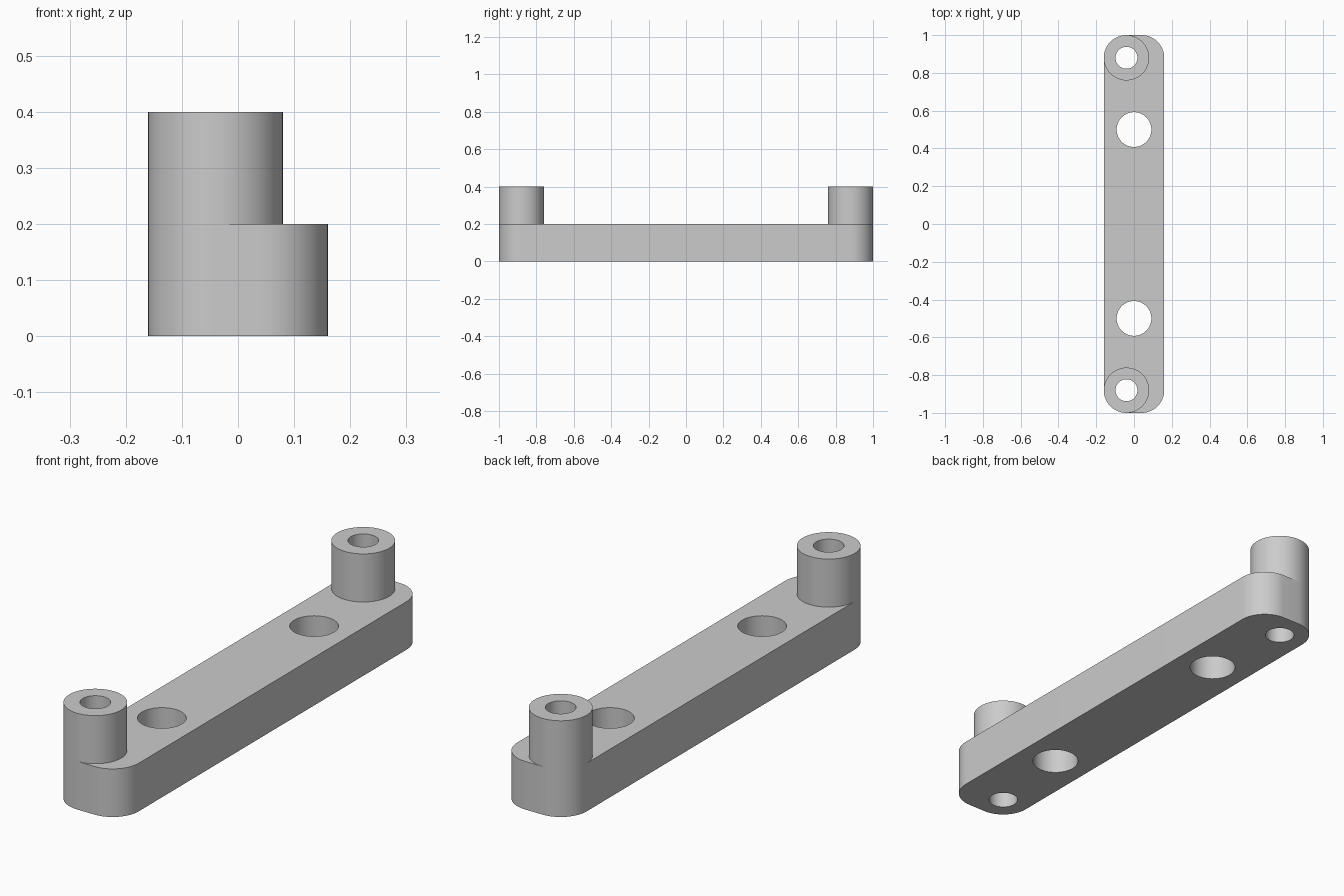
import bpy
import bmesh
from math import cos, sin, pi, radians

if "Cube" in bpy.data.objects:
    bpy.data.objects.remove(bpy.data.objects["Cube"], do_unlink=True)

HALF_W, HALF_L = 0.16, 1.0
BAR_H, BOSS_H = 0.2, 0.4
CORNER = BOSS_R = 0.12
BORE_R, HOLE_R = 0.058, 0.092
BOSS_X, BOSS_Y, HOLE_Y = -0.04, 0.88, 0.5
SEG = 64

grey = bpy.data.materials.new("light grey")
grey.use_nodes = True
colour = (0.6, 0.6, 0.6, 1)
grey.diffuse_color = colour
grey.node_tree.nodes["Principled BSDF"].inputs["Base Color"].default_value = colour


def arc(cx, cy, r, start=0, sweep=2 * pi, steps=SEG):
    return [(cx + r * cos(start + sweep * i / steps),
             cy + r * sin(start + sweep * i / steps)) for i in range(steps)]


def make_object(name, bm):
    bmesh.ops.recalc_face_normals(bm, faces=bm.faces)
    mesh = bpy.data.meshes.new(name)
    bm.to_mesh(mesh)
    bm.free()
    obj = bpy.data.objects.new(name, mesh)
    bpy.context.collection.objects.link(obj)
    mesh.materials.append(grey)
    return obj


def prism(name, outline, z0, z1):
    bm = bmesh.new()
    base = bm.faces.new([bm.verts.new((x, y, z0)) for x, y in outline])
    top = bmesh.ops.extrude_face_region(bm, geom=[base], use_keep_orig=True)
    verts = [g for g in top["geom"] if isinstance(g, bmesh.types.BMVert)]
    bmesh.ops.translate(bm, verts=verts, vec=(0, 0, z1 - z0))
    return make_object(name, bm)


def activate(obj):
    bpy.ops.object.select_all(action='DESELECT')
    obj.select_set(True)
    bpy.context.view_layer.objects.active = obj


def smooth(obj):
    activate(obj)
    bpy.ops.object.shade_smooth_by_angle(angle=radians(30))


def drill(obj, x, y, r):
    cutter = prism("hole_cutter", arc(x, y, r), -0.1, BAR_H + 0.1)
    cutter.hide_render = True
    mod = obj.modifiers.new("hole", 'BOOLEAN')
    mod.operation, mod.solver, mod.object = 'DIFFERENCE', 'EXACT', cutter
    activate(obj)
    bpy.ops.object.modifier_apply(modifier=mod.name)
    bpy.data.objects.remove(cutter, do_unlink=True)


# Bar with rounded corners
outline = []
for k, (sx, sy) in enumerate([(1, 1), (-1, 1), (-1, -1), (1, -1)]):
    cx, cy = sx * (HALF_W - CORNER), sy * (HALF_L - CORNER)
    quarter = SEG // 4
    outline += arc(cx, cy, CORNER, k * pi / 2, pi / 2, quarter)
    end = (k + 1) * pi / 2
    outline.append((cx + CORNER * cos(end), cy + CORNER * sin(end)))
bar = prism("bar", outline, 0, BAR_H)

# Mounting holes and boss bores through the bar
for side in (-1, 1):
    drill(bar, 0, side * HOLE_Y, HOLE_R)
    drill(bar, BOSS_X, side * BOSS_Y, BORE_R)
smooth(bar)

# Hollow bosses standing on the bar, open underneath
for name, side in (("front_boss", -1), ("back_boss", 1)):
    bm = bmesh.new()
    rings = [[bm.verts.new((x, y, z)) for x, y in arc(BOSS_X, side * BOSS_Y, r)]
             for r, z in ((BOSS_R, BAR_H), (BOSS_R, BOSS_H),
                          (BORE_R, BOSS_H), (BORE_R, BAR_H))]
    for a, b in zip(rings, rings[1:]):
        for i in range(SEG):
            j = (i + 1) % SEG
            bm.faces.new((a[i], a[j], b[j], b[i]))
    smooth(make_object(name, bm))
